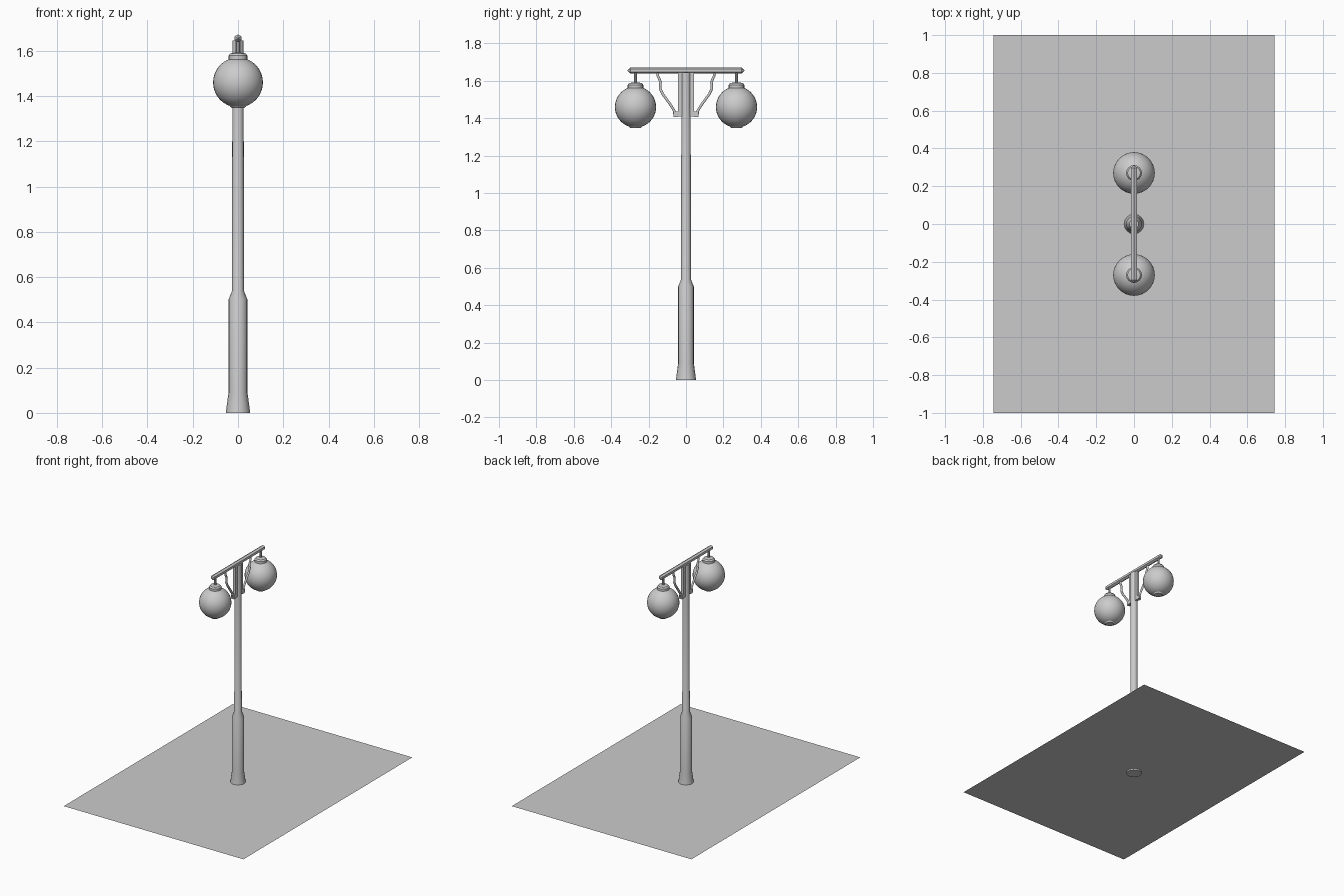
import bpy, bmesh, math
from mathutils import Vector

if "Cube" in bpy.data.objects:
    bpy.data.objects.remove(bpy.data.objects["Cube"])


def finish(bm, name, angle=30):
    bmesh.ops.recalc_face_normals(bm, faces=bm.faces)
    me = bpy.data.meshes.new(name)
    bm.to_mesh(me)
    bm.free()
    ob = bpy.data.objects.new(name, me)
    bpy.context.collection.objects.link(ob)
    bpy.ops.object.select_all(action='DESELECT')
    ob.select_set(True)
    bpy.context.view_layer.objects.active = ob
    bpy.ops.object.shade_smooth_by_angle(angle=math.radians(angle))
    return ob


def lathe(name, profile, loc=(0, 0, 0), sides=16, axis='Z', phase=0.0):
    """Closed solid of revolution from (radius, height) points."""
    bm = bmesh.new()
    rings = []
    for r, h in profile:
        ring = []
        for i in range(sides):
            a = 2 * math.pi * i / sides + phase
            u, v = r * math.cos(a), r * math.sin(a)
            p = (u, v, h) if axis == 'Z' else (u, h, v)
            ring.append(bm.verts.new(Vector(p) + Vector(loc)))
        rings.append(ring)
    for a, b in zip(rings, rings[1:]):
        for i in range(sides):
            j = (i + 1) % sides
            bm.faces.new((a[i], a[j], b[j], b[i]))
    bm.faces.new(rings[0])
    bm.faces.new(rings[-1])
    return finish(bm, name)


def box(name, size, loc):
    bm = bmesh.new()
    bmesh.ops.create_cube(bm, size=1)
    bmesh.ops.scale(bm, vec=size, verts=bm.verts)
    bmesh.ops.translate(bm, vec=loc, verts=bm.verts)
    return finish(bm, name)


def rod(name, pts, radius):
    cu = bpy.data.curves.new(name, 'CURVE')
    cu.dimensions = '3D'
    cu.bevel_depth = radius
    cu.bevel_resolution = 1
    cu.use_fill_caps = True
    sp = cu.splines.new('POLY')
    sp.points.add(len(pts) - 1)
    for p, q in zip(sp.points, pts):
        p.co = (*q, 1)
    ob = bpy.data.objects.new(name, cu)
    bpy.context.collection.objects.link(ob)


# paving slab: a single sheet just above the foot of the post
bm = bmesh.new()
bmesh.ops.create_grid(bm, x_segments=1, y_segments=1, size=1)
bmesh.ops.scale(bm, vec=(0.745, 1, 1), verts=bm.verts)
bmesh.ops.translate(bm, vec=(0, 0, 0.012), verts=bm.verts)
finish(bm, "pavement")

# post with flared foot and thick lower sleeve
lathe("post", [(0.054, 0), (0.042, 0.09), (0.042, 0.5), (0.026, 0.54), (0.025, 1.645)])

# cross bar with pointed ends
lathe("cross_bar", [(0.003, -0.312), (0.017, -0.297), (0.017, 0.297), (0.003, 0.312)],
      loc=(0, 0, 1.655), sides=6, axis='Y', phase=math.pi / 2)

for s, side in ((-1, "near"), (1, "far")):
    y = 0.27 * s
    # flange running up the head of the post
    box("flange_" + side, (0.022, 0.024, 0.235), (0, 0.032 * s, 1.5275))
    # curved brace with a foot pad
    path = [(0.045, 1.415), (0.062, 1.422), (0.063, 1.44), (0.085, 1.475),
            (0.125, 1.53), (0.139, 1.56), (0.136, 1.595), (0.15, 1.625), (0.15, 1.65)]
    rod("brace_" + side, [(0, s * a, z) for a, z in path], 0.008)
    box("brace_foot_" + side, (0.022, 0.024, 0.03), (0, 0.054 * s, 1.422))
    # globe, cut flat at the bottom
    arc = [math.radians(-72 + 144 * i / 18) for i in range(19)]
    lathe("globe_" + side, [(0.11 * math.cos(a), 0.11 * math.sin(a)) for a in arc],
          loc=(0, y, 1.46), sides=32)
    # bottom and top caps, hanger
    lathe("bottom_cap_" + side, [(0.028, 1.347), (0.036, 1.356)], loc=(0, y, 0), sides=16)
    lathe("top_cap_" + side, [(0.042, 1.56), (0.042, 1.578), (0.034, 1.588), (0.01, 1.592)],
          loc=(0, y, 0), sides=16)
    lathe("hanger_" + side, [(0.008, 1.58), (0.008, 1.65)], loc=(0, y, 0), sides=8)
